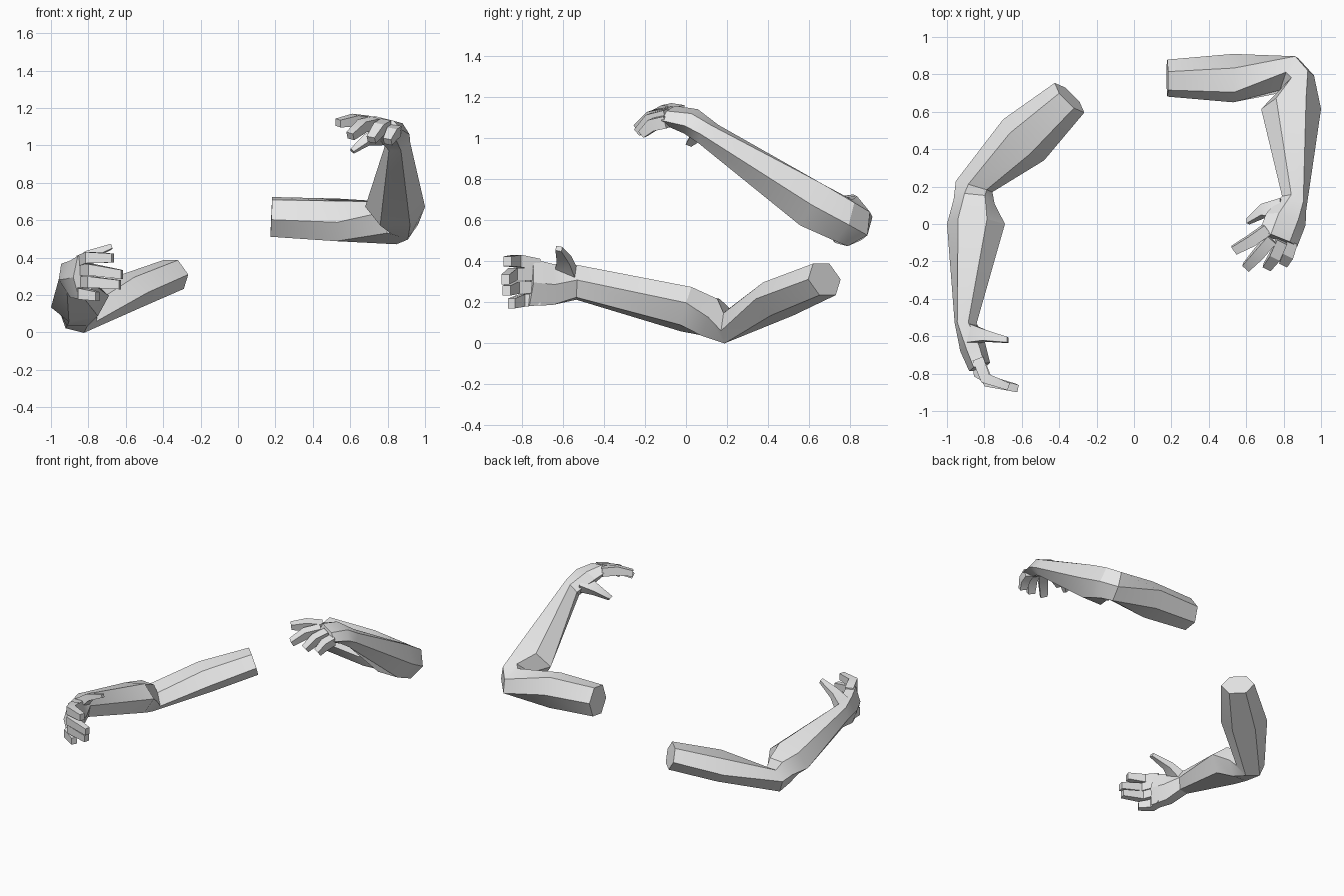
import bpy, bmesh, math
from mathutils import Vector

cube = bpy.data.objects.get("Cube")
if cube:
    bpy.data.objects.remove(cube, do_unlink=True)

# Single grey material
grey = bpy.data.materials.new("plain grey")
grey.use_nodes = True
grey.diffuse_color = (0.8, 0.8, 0.8, 1)
grey.node_tree.nodes["Principled BSDF"].inputs["Base Color"].default_value = grey.diffuse_color

# Cross-sections as (across, up) multipliers
HEXAGON = [(1, 0), (.5, 1), (-.5, 1), (-1, 0), (-.5, -1), (.5, -1)]
BOX = [(1, 1), (-1, 1), (-1, -1), (1, -1)]


def loft(name, rings, section):
    """Skin rings of (centre, across direction, half width, half height)."""
    bm = bmesh.new()
    centres = [Vector(ring[0]) for ring in rings]
    loops = []
    for i, (_, across, width, height) in enumerate(rings):
        here = centres[i]
        before = centres[max(i - 1, 0)]
        after = centres[min(i + 1, len(rings) - 1)]
        # average direction of the two neighbouring segments
        axis = (here - before).normalized() + (after - here).normalized()
        side = Vector(across).normalized()
        up = axis.cross(side).normalized()
        loops.append([bm.verts.new(here + side * a * width + up * b * height)
                      for a, b in section])
    count = len(section)
    for first, second in zip(loops, loops[1:]):
        for k in range(count):
            n = (k + 1) % count
            bm.faces.new((first[k], first[n], second[n], second[k]))
    bm.faces.new(loops[0])
    bm.faces.new(loops[-1])
    bmesh.ops.recalc_face_normals(bm, faces=bm.faces[:])
    mesh = bpy.data.meshes.new(name)
    bm.to_mesh(mesh)
    bm.free()
    mesh.materials.append(grey)
    obj = bpy.data.objects.new(name, mesh)
    bpy.context.collection.objects.link(obj)
    bpy.ops.object.select_all(action='DESELECT')
    obj.select_set(True)
    bpy.context.view_layer.objects.active = obj
    bpy.ops.object.shade_smooth_by_angle(angle=math.radians(30))


def finger(name, base, joint, tip, across):
    """A slightly tapering two-segment finger."""
    loft(name, [(base, across, .03, .03),
                (joint, across, .03, .03),
                (tip, across, .024, .02)], BOX)


def thumb(name, base, joint, tip, across):
    """A thumb that widens into the palm."""
    loft(name, [(base, across, .055, .036),
                (joint, across, .032, .024),
                (tip, across, .015, .012)], BOX)


# Right arm, from shoulder end through elbow and wrist to knuckles
loft("right_arm", [
    ((-.345, .675, .31), (1, -1, 0), .112, .08),
    ((-.59, .45, .215), (1, -1, 0), .155, .085),
    ((-.855, .2, .084), (1, -.3, -.25), .105, .076),
    ((-.855, .12, .125), (1, -.1, 0), .11, .098),
    ((-.845, 0, .165), (1, 0, .2), .158, .098),
    ((-.9, -.53, .295), (1, 0, .2), .06, .08),
    ((-.862, -.66, .285), (1, .3, 0), .07, .1),
    ((-.825, -.765, .295), (1, .4, 0), .06, .115),
], HEXAGON)

# Left arm, same order
loft("left_arm", [
    ((.178, .78, .618), (0, 1, .15), .1, .1),
    ((.53, .78, .602), (0, 1, .1), .13, .108),
    ((.83, .8, .585), (.5, .85, -.6), .115, .1),
    ((.875, .755, .605), (.9, .4, -.3), .1, .105),
    ((.84, .615, .672), (1, 0, 0), .16, .115),
    ((.856, .11, 1.018), (1, -.6, 0), .075, .056),
    ((.812, .025, 1.08), (1, -.3, -.2), .112, .054),
    ((.772, -.08, 1.11), (1, -.4, -.25), .112, .036),
], HEXAGON)

# Right hand: fingers stacked vertically, curling inwards
upright = (0, 0, 1)
finger("right_index", (-.835, -.72, .38), (-.795, -.825, .4), (-.67, -.87, .398), upright)
finger("right_middle", (-.825, -.74, .335), (-.78, -.845, .335), (-.62, -.88, .31), upright)
finger("right_ring", (-.825, -.74, .27), (-.785, -.835, .27), (-.63, -.875, .255), upright)
finger("right_little", (-.835, -.71, .215), (-.83, -.8, .207), (-.75, -.85, .193), upright)
thumb("right_thumb", (-.88, -.585, .34), (-.8, -.595, .41), (-.675, -.62, .46), (0, 1, -.2))

# Left hand: fingers side by side, curling down
level = (1, -.5, -.2)
finger("left_index", (.71, -.03, 1.125), (.625, -.09, 1.135), (.535, -.14, 1.12), (1, -1.4, -.3))
finger("left_middle", (.735, -.08, 1.12), (.665, -.16, 1.105), (.6, -.23, 1.05), (1, -.9, -.3))
finger("left_ring", (.79, -.09, 1.11), (.755, -.17, 1.09), (.712, -.23, 1.03), level)
finger("left_little", (.845, -.09, 1.08), (.825, -.16, 1.065), (.8, -.21, 1.02), level)
thumb("left_thumb", (.79, .075, 1.055), (.69, .07, 1.03), (.61, .015, .97), (0, 1, -.4))
